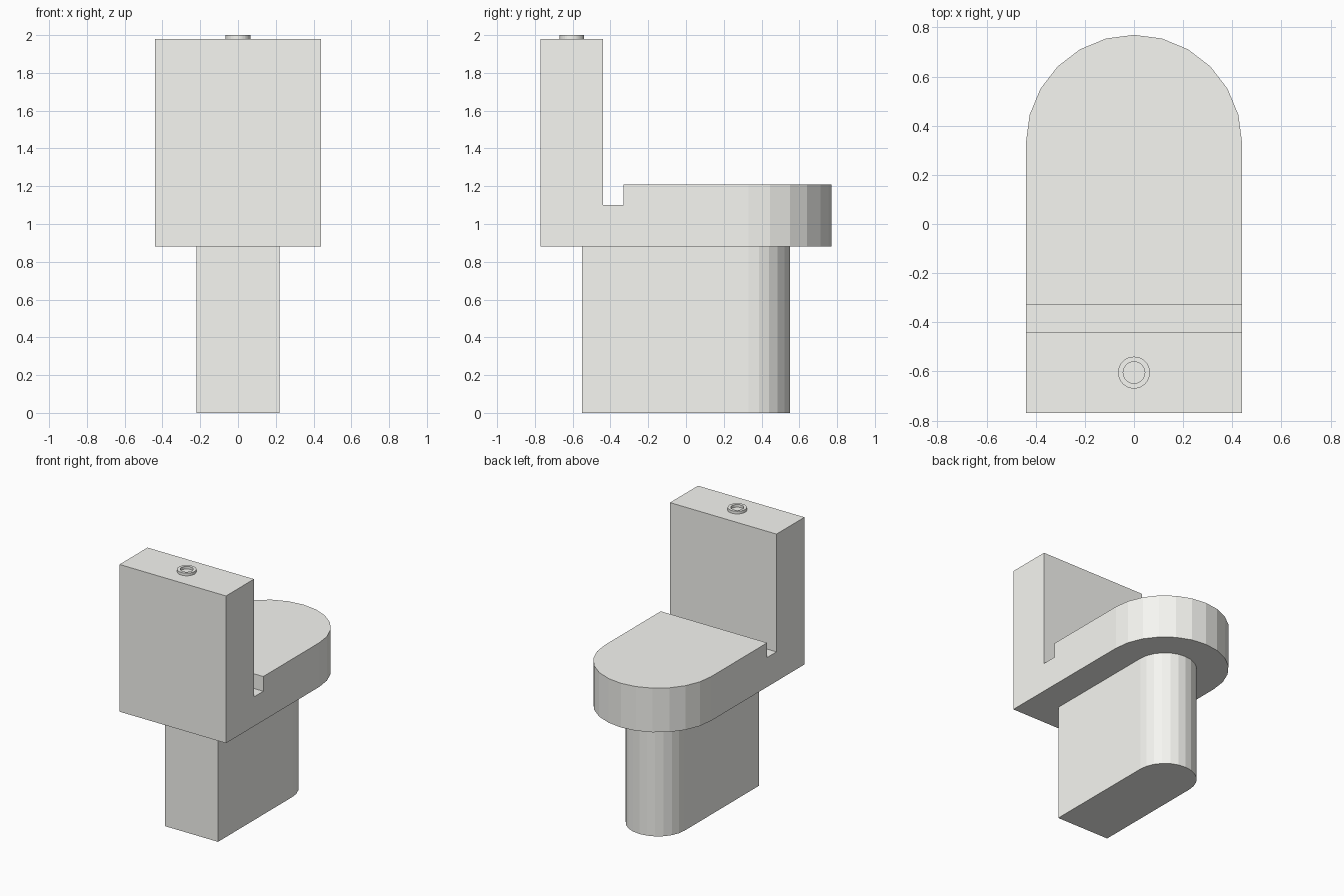
import bpy, bmesh
from math import sin, cos, radians, pi
from mathutils import Vector

if "Cube" in bpy.data.objects:
    bpy.data.objects.remove(bpy.data.objects["Cube"])

ARC_Y = 0.33  # centre of the rounded ends

# Off-white ceramic
ceramic = bpy.data.materials.new("ceramic")
ceramic.diffuse_color = (0.93, 0.93, 0.89, 1)
ceramic.use_nodes = True
ceramic.node_tree.nodes["Principled BSDF"].inputs["Base Color"].default_value = ceramic.diffuse_color


def round_end(r):
    """Half circle in 15 degree steps, from +x to -x."""
    return [(r * cos(radians(a)), ARC_Y + r * sin(radians(a))) for a in range(0, 181, 15)]


def flat_face(bm, pts, z):
    verts = [bm.verts.new((x, y, z)) for x, y in pts]
    return bm.faces.new(verts)


def raise_faces(bm, faces, height):
    geom = bmesh.ops.extrude_face_region(bm, geom=faces)["geom"]
    verts = [g for g in geom if isinstance(g, bmesh.types.BMVert)]
    bmesh.ops.translate(bm, verts=verts, vec=(0, 0, height))
    return [g for g in geom if isinstance(g, bmesh.types.BMFace)]


def finish(bm, name):
    bmesh.ops.recalc_face_normals(bm, faces=bm.faces)
    mesh = bpy.data.meshes.new(name)
    bm.to_mesh(mesh)
    bm.free()
    mesh.materials.append(ceramic)
    obj = bpy.data.objects.new(name, mesh)
    bpy.context.collection.objects.link(obj)
    return obj


# Pedestal with a rounded end
bm = bmesh.new()
foot = flat_face(bm, round_end(0.22) + [(-0.22, -0.55), (0.22, -0.55)], 0)
raise_faces(bm, [foot], 0.88)
finish(bm, "pedestal")

# One-piece bowl and tank: slab, then tank and lid raised either side of the gap
bm = bmesh.new()
w = 0.44
flat_face(bm, round_end(w) + [(-w, -0.33), (w, -0.33)], 0.88)
flat_face(bm, [(w, -0.33), (-w, -0.33), (-w, -0.44), (w, -0.44)], 0.88)
flat_face(bm, [(w, -0.44), (-w, -0.44), (-w, -0.77), (w, -0.77)], 0.88)
bmesh.ops.remove_doubles(bm, verts=bm.verts, dist=0.001)
tops = raise_faces(bm, list(bm.faces), 0.22)
lid = max(tops, key=lambda f: f.calc_center_median().y)
tank = min(tops, key=lambda f: f.calc_center_median().y)
raise_faces(bm, [lid], 0.11)
raise_faces(bm, [tank], 0.88)
bmesh.ops.recalc_face_normals(bm, faces=bm.faces)
bmesh.ops.dissolve_limit(bm, angle_limit=radians(1), verts=bm.verts, edges=bm.edges)
finish(bm, "bowl_and_tank")

# Flush button ring: rectangular section spun around its axis
bm = bmesh.new()
section = [bm.verts.new(p) for p in
           [(0.044, 0, 1.98), (0.065, 0, 1.98), (0.065, 0, 2.0), (0.044, 0, 2.0)]]
edges = [bm.edges.new((section[i], section[(i + 1) % 4])) for i in range(4)]
bmesh.ops.spin(bm, geom=section + edges, cent=(0, 0, 0), axis=(0, 0, 1),
               angle=2 * pi, steps=32, use_merge=True)
bmesh.ops.remove_doubles(bm, verts=bm.verts, dist=0.0005)
bmesh.ops.translate(bm, verts=bm.verts, vec=Vector((0, -0.605, 0)))
finish(bm, "flush_button_ring")
